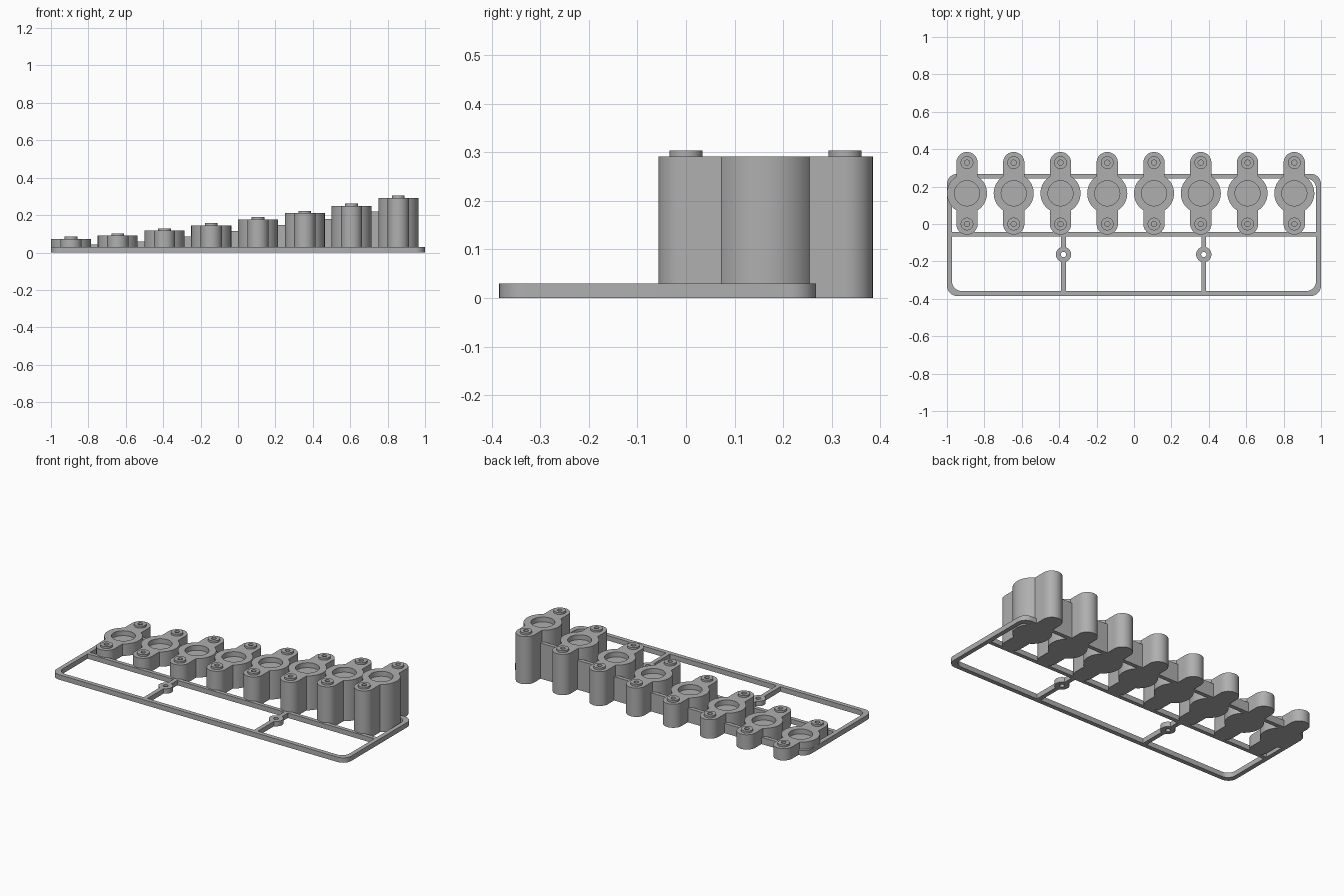
import bpy, bmesh
from math import pi, cos, sin, acos, asin

cube = bpy.data.objects.get("Cube")
if cube:
    bpy.data.objects.remove(cube)

gray = bpy.data.materials.new("plain gray plastic")
gray.use_nodes = True
color = (0.43, 0.43, 0.43, 1)
gray.diffuse_color = color
gray.node_tree.nodes["Principled BSDF"].inputs["Base Color"].default_value = color


def arc(cx, cy, r, a0, a1, n):
    step = (a1 - a0) / n
    return [(cx + r * cos(a0 + step * i), cy + r * sin(a0 + step * i)) for i in range(n + 1)]


def circle(cx, cy, r, n=40):
    return arc(cx, cy, r, 0, 2 * pi, n)[:-1]


def rect(x0, y0, x1, y1):
    return [(x0, y0), (x1, y0), (x1, y1), (x0, y1)]


def round_rect(x0, y0, x1, y1, r):
    corners = [(x1 - r, y1 - r), (x0 + r, y1 - r), (x0 + r, y0 + r), (x1 - r, y0 + r)]
    pts = []
    for k, (cx, cy) in enumerate(corners):
        pts += arc(cx, cy, r, k * pi / 2, (k + 1) * pi / 2, 10)
    return pts


def evaluated_mesh(ob):
    bpy.context.view_layer.update()
    deps = bpy.context.evaluated_depsgraph_get()
    return bpy.data.meshes.new_from_object(ob.evaluated_get(deps))


def plate(name, loops, z0, z1):
    """Extrude closed outlines; inner loops become holes."""
    curve = bpy.data.curves.new(name, 'CURVE')
    curve.dimensions = '2D'
    curve.fill_mode = 'BOTH'
    curve.extrude = (z1 - z0) / 2
    for loop in loops:
        spline = curve.splines.new('POLY')
        spline.points.add(len(loop) - 1)
        for p, (x, y) in zip(spline.points, loop):
            p.co = (x, y, 0, 1)
        spline.use_cyclic_u = True
    helper = bpy.data.objects.new(name + " outline", curve)
    bpy.context.collection.objects.link(helper)
    mesh = evaluated_mesh(helper)
    bpy.data.objects.remove(helper)
    bm = bmesh.new()
    bm.from_mesh(mesh)
    bmesh.ops.remove_doubles(bm, verts=bm.verts, dist=1e-5)
    bmesh.ops.translate(bm, verts=bm.verts, vec=(0, 0, (z0 + z1) / 2))
    bmesh.ops.recalc_face_normals(bm, faces=bm.faces)
    bmesh.ops.dissolve_limit(bm, angle_limit=0.01, verts=bm.verts, edges=bm.edges)
    bm.to_mesh(mesh)
    bm.free()
    mesh.materials.clear()
    mesh.materials.append(gray)
    ob = bpy.data.objects.new(name, mesh)
    bpy.context.collection.objects.link(ob)
    return ob


def combine(ob, tools, operation):
    for tool in tools:
        mod = ob.modifiers.new(operation, 'BOOLEAN')
        mod.operation = operation
        mod.solver = 'EXACT'
        mod.object = tool
    mesh = evaluated_mesh(ob)
    ob.modifiers.clear()
    ob.data = mesh
    for tool in tools:
        bpy.data.objects.remove(tool)


# Tower dimensions
MID, BACK = 0.164, 0.328
LOBE, DISK = 0.057, 0.107
BAR = 0.03
heights = [0.073, 0.091, 0.117, 0.145, 0.177, 0.211, 0.25, 0.292]
xs = [-0.893 + 0.25 * i for i in range(len(heights))]


def tower_outline(x):
    a, b = acos(LOBE / DISK), asin(LOBE / DISK)
    return (arc(x, BACK, LOBE, 0, pi, 24)
            + arc(x, MID, DISK, pi / 2 + b, 3 * pi / 2 - b, 28)
            + arc(x, 0, LOBE, pi, 2 * pi, 24)
            + arc(x, MID, DISK, -a, a, 28))


parts = []
for i, (x, h) in enumerate(zip(xs, heights), 1):
    # Body with two raised bosses, a round recess and screw holes
    tower = plate(f"tower_{i}", [tower_outline(x)], 0, h)
    bosses = [plate("boss", [circle(x, y, 0.034)], h - 0.01, h + 0.012) for y in (0, BACK)]
    combine(tower, bosses, 'UNION')
    cutters = [plate("hole", [circle(x, y, 0.014, 24)], h - 0.03, h + 0.03) for y in (0, BACK)]
    cutters.append(plate("recess", [circle(x, MID, 0.067, 48)], h - 0.03, h + 0.03))
    combine(tower, cutters, 'DIFFERENCE')
    parts.append(tower)

# Webs joining neighbouring towers along the back bar
for i in range(len(xs) - 1):
    parts.append(plate(f"web_{i + 1}", [rect(xs[i] + 0.04, 0.244, xs[i + 1] - 0.04, 0.268)],
                       0, heights[i] - 0.031))

# Outer frame and the long middle bar
parts.append(plate("frame", [round_rect(-1, -0.385, 1, 0.268, 0.055),
                             round_rect(-0.973, -0.358, 0.973, 0.243, 0.05)], 0, BAR))
parts.append(plate("middle_bar", [rect(-0.98, -0.068, 0.98, -0.044)], 0, BAR))

# Cross bars with mounting rings
for side, x in (("right", -0.377), ("left", 0.373)):
    parts.append(plate(f"{side}_ring", [circle(x, -0.163, 0.041), circle(x, -0.163, 0.014, 24)], 0, BAR))
    for end, y0, y1 in (("front", -0.37, -0.2), ("back", -0.126, -0.05)):
        parts.append(plate(f"{side}_{end}_cross_bar", [rect(x - 0.013, y0, x + 0.013, y1)], 0, BAR))

bpy.ops.object.select_all(action='DESELECT')
for ob in parts:
    ob.select_set(True)
bpy.context.view_layer.objects.active = parts[0]
bpy.ops.object.shade_smooth_by_angle(angle=0.5)
